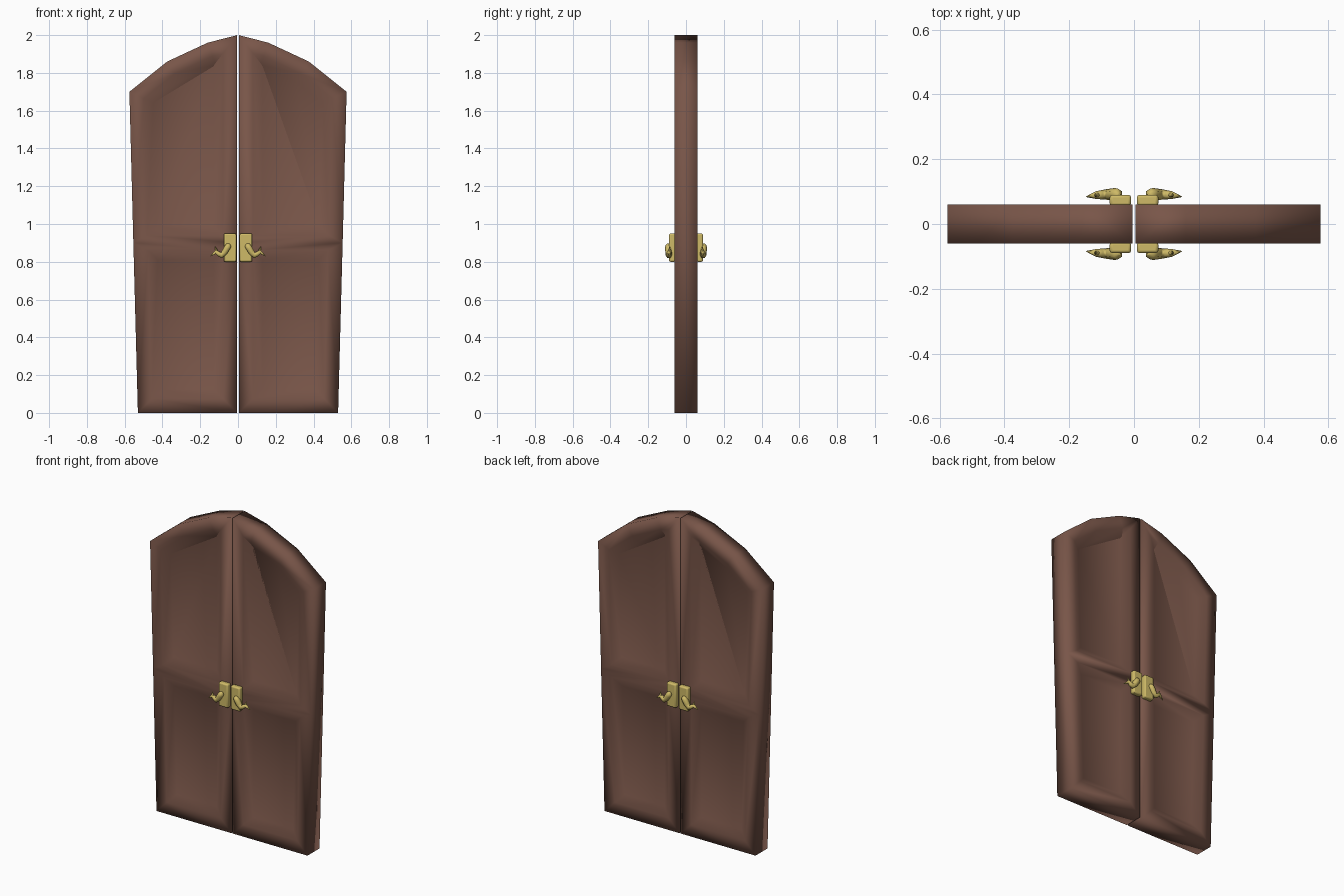
import bpy, bmesh

cube = bpy.data.objects.get("Cube")
if cube:
    bpy.data.objects.remove(cube)


def material(name, rgb):
    mat = bpy.data.materials.new(name)
    mat.use_nodes = True
    mat.diffuse_color = (*rgb, 1)
    mat.node_tree.nodes["Principled BSDF"].inputs["Base Color"].default_value = (*rgb, 1)
    return mat


wood = material("brown wood", (0.19, 0.092, 0.066))
brass = material("brass", (0.62, 0.49, 0.135))


def link(name, data, mat, axes):
    """Add an object and mirror it across the given axes."""
    obj = bpy.data.objects.new(name, data)
    bpy.context.collection.objects.link(obj)
    data.materials.append(mat)
    bpy.context.view_layer.objects.active = obj
    if obj.type == "CURVE":
        bpy.ops.object.select_all(action="DESELECT")
        obj.select_set(True)
        bpy.ops.object.convert(target="MESH")
        obj = bpy.context.object
    mirror = obj.modifiers.new("mirror", "MIRROR")
    mirror.use_axis = axes
    mirror.use_mirror_merge = False
    for poly in obj.data.polygons:
        poly.use_smooth = True
    return obj


# Door leaves: arched outline split at the middle rail
RAIL, HALF = 0.90, 0.06
inner, outer = (0.004, RAIL), (0.554, RAIL)
lower = [(0.004, 0), (0.53, 0), outer, inner]
upper = [inner, outer, (0.575, 1.70), (0.375, 1.86), (0.16, 1.96), (0.004, 2.0)]
outline = lower[:3] + upper[2:] + [inner]

bm = bmesh.new()
front = {p: bm.verts.new((p[0], -HALF, p[1])) for p in outline}
back = {p: bm.verts.new((p[0], HALF, p[1])) for p in outline}
panels = []
for part in (lower, upper):
    panels.append(bm.faces.new([front[p] for p in part]))
    panels.append(bm.faces.new([back[p] for p in reversed(part)]))
for a, b in zip(outline, outline[1:] + outline[:1]):
    bm.faces.new((front[b], front[a], back[a], back[b]))
bmesh.ops.recalc_face_normals(bm, faces=bm.faces[:])

# Frame around each panel, with a narrower middle rail
bmesh.ops.inset_individual(bm, faces=panels, thickness=0.075, use_even_offset=True)
for face in panels:
    for v in face.verts:
        if abs(v.co.z - RAIL) < 0.12:
            v.co.z = RAIL + (0.04 if v.co.z > RAIL else -0.04)

# Sloped border down to the sunken panel
bmesh.ops.inset_individual(bm, faces=panels, thickness=0.05, depth=-0.03,
                           use_even_offset=True)
mesh = bpy.data.meshes.new("door_leaves")
bm.to_mesh(mesh)
bm.free()
link("door_leaves", mesh, wood, (True, False, False))

# Handle plates
bm = bmesh.new()
bmesh.ops.create_cube(bm, size=1)
bmesh.ops.scale(bm, vec=(0.066, 0.034, 0.15), verts=bm.verts)
bmesh.ops.translate(bm, vec=(0.042, -0.073, 0.875), verts=bm.verts)
mesh = bpy.data.meshes.new("handle_plates")
bm.to_mesh(mesh)
bm.free()
plates = link("handle_plates", mesh, brass, (True, True, False))
bevel = plates.modifiers.new("bevel", "BEVEL")
bevel.width = 0.008
bevel.segments = 2
plates.select_set(True)
bpy.ops.object.shade_smooth_by_angle()


def tube(name, points):
    """Tapered tube through (x, y, z, radius) points."""
    curve = bpy.data.curves.new(name, "CURVE")
    curve.dimensions = "3D"
    curve.bevel_depth = 1
    curve.bevel_resolution = 1
    curve.use_fill_caps = True
    spline = curve.splines.new("POLY")
    spline.points.add(len(points) - 1)
    for p, (x, y, z, r) in zip(spline.points, points):
        p.co = (x, y, z, 1)
        p.radius = r
    return link(name, curve, brass, (True, True, False))


# Lever handles: stem, curved arm and pointed tip
tube("handle_levers", [(0.045, -0.092, 0.895, 0.004), (0.049, -0.092, 0.888, 0.017),
                       (0.059, -0.092, 0.872, 0.019), (0.073, -0.091, 0.848, 0.018),
                       (0.087, -0.091, 0.833, 0.016), (0.102, -0.090, 0.842, 0.014),
                       (0.117, -0.089, 0.852, 0.012), (0.148, -0.084, 0.829, 0.001)])
tube("lever_spurs", [(0.112, -0.090, 0.846, 0.012), (0.120, -0.087, 0.880, 0.001)])
